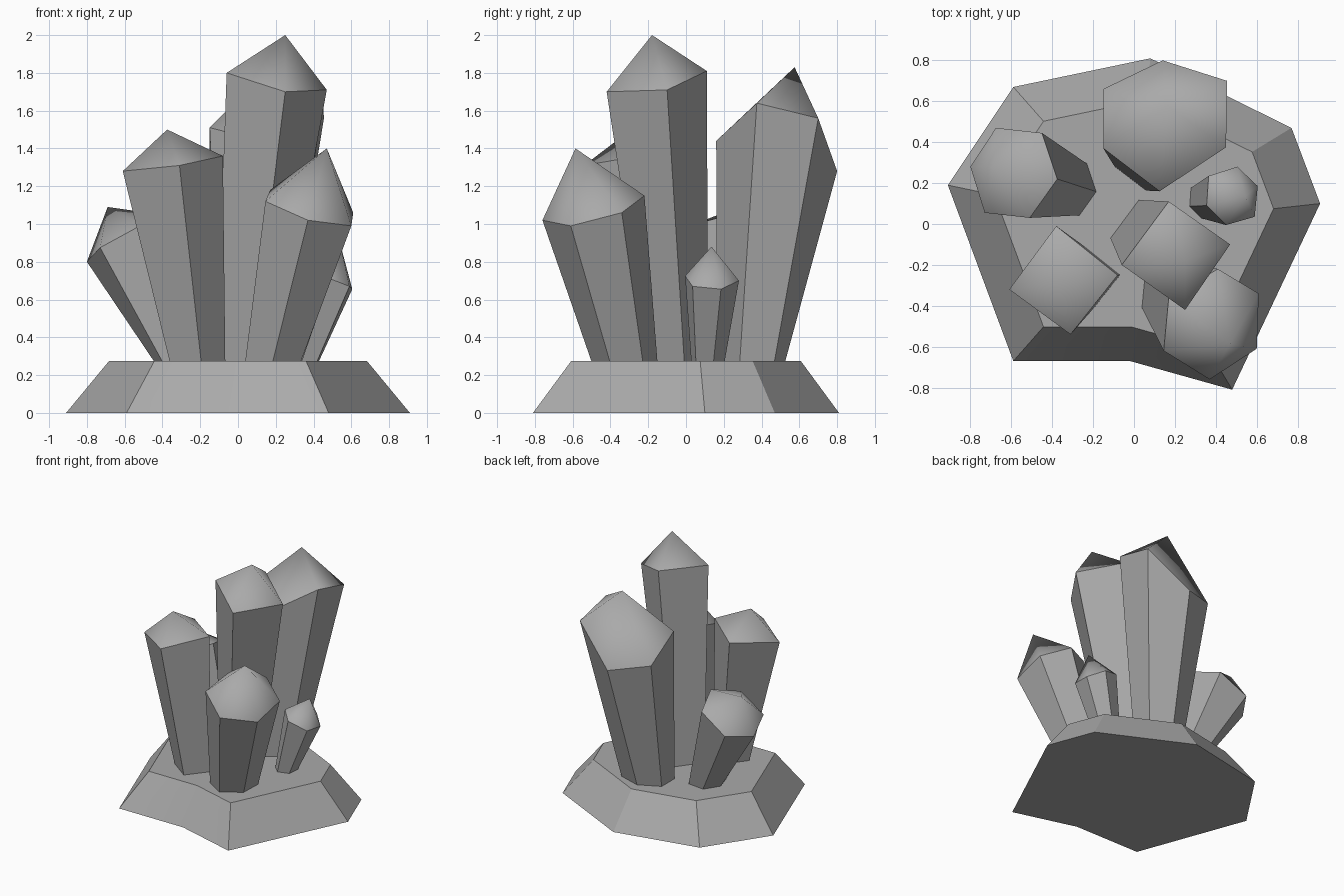
import bpy
import bmesh
from mathutils import Vector

cube = bpy.data.objects.get("Cube")
if cube:
    bpy.data.objects.remove(cube, do_unlink=True)

# One plain grey mineral colour
stone = bpy.data.materials.new("stone_grey")
stone.use_nodes = True
stone.diffuse_color = (0.4, 0.4, 0.4, 1)
stone.node_tree.nodes["Principled BSDF"].inputs["Base Color"].default_value = stone.diffuse_color

ROCK_TOP = 0.275
SUNK = 0.26


def finish(name, bm):
    """Turn a bmesh into a named object with the stone material."""
    bmesh.ops.recalc_face_normals(bm, faces=bm.faces[:])
    mesh = bpy.data.meshes.new(name)
    bm.to_mesh(mesh)
    bm.free()
    mesh.materials.append(stone)
    obj = bpy.data.objects.new(name, mesh)
    bpy.context.collection.objects.link(obj)
    return obj


def bridge(bm, lower, upper):
    """Join two rings of vertices with quads."""
    count = len(lower)
    return [bm.faces.new((lower[i], lower[(i + 1) % count], upper[(i + 1) % count], upper[i]))
            for i in range(count)]


def make_rock(name, outline, taper):
    """Chamfered slab: an outline narrowing towards its flat top."""
    bm = bmesh.new()
    bottom = [bm.verts.new((x, y, 0)) for x, y in outline]
    top = [bm.verts.new((x * taper, y * taper, ROCK_TOP)) for x, y in outline]
    bridge(bm, bottom, top)
    bm.faces.new(bottom[::-1])
    bm.faces.new(top)
    obj = finish(name, bm)
    bpy.ops.object.select_all(action='DESELECT')
    obj.select_set(True)
    bpy.context.view_layer.objects.active = obj
    bpy.ops.object.shade_smooth_by_angle(angle=0.5)


def make_crystal(name, foot, taper, shoulder, apex):
    """Flat-sided column widening from its foot to the shoulder, with a smooth pointed tip."""
    bm = bmesh.new()
    ring = [Vector(corner) for corner in shoulder]
    middle = sum(ring, Vector()) / len(ring)
    lower = []
    for corner in ring:
        offset = (corner - middle) * taper
        lower.append(bm.verts.new((foot[0] + offset.x, foot[1] + offset.y, SUNK)))
    upper = [bm.verts.new(corner) for corner in ring]
    point = bm.verts.new(apex)
    bridge(bm, lower, upper)
    bm.faces.new(lower[::-1])
    for i, vert in enumerate(upper):
        following = upper[(i + 1) % len(upper)]
        tip = bm.faces.new((vert, following, point))
        tip.smooth = True
        bm.edges.get((vert, following)).smooth = False
    finish(name, bm)


# Rock the crystals grow from
make_rock("rock_base",
          [(.08, .81), (-.59, .67), (-.91, .19), (-.59, -.67),
           (-.02, -.67), (.48, -.81), (.91, .10), (.77, .47)], 0.75)

# Tall four-sided crystals
make_crystal("center_crystal", (.045, -.04), .6,
             [(.25, -.42, 1.7), (.47, -.1, 1.71), (.17, .11, 1.81), (-.06, -.2, 1.8)],
             (.25, -.18, 2))
make_crystal("front_right_crystal", (-.213, -.265), .55,
             [(-.31, -.54, 1.31), (-.08, -.25, 1.36), (-.38, -.01, 1.33), (-.61, -.32, 1.28)],
             (-.375, -.29, 1.5))

# Six-sided crystals
make_crystal("front_left_crystal", (.19, -.32), .64,
             [(.37, -.76, 1.02), (.6, -.61, .99), (.61, -.34, 1.06),
              (.41, -.22, 1.15), (.17, -.36, 1.18), (.145, -.62, 1.12)],
             (.47, -.585, 1.4))
make_crystal("back_crystal", (.07, .36), .56,
             [(.125, .16, 1.44), (.45, .375, 1.64), (.455, .7, 1.56),
              (.14, .8, 1.28), (-.15, .66, 1.34), (-.15, .37, 1.51)],
             (.165, .575, 1.83))
make_crystal("right_crystal", (-.31, .175), .6,
             [(-.51, .03, .995), (-.375, .22, 1.045), (-.45, .445, .97),
              (-.675, .47, .84), (-.8, .28, .8), (-.73, .055, .875)],
             (-.69, .28, 1.09))
make_crystal("small_left_crystal", (.345, .115), .61,
             [(.45, -.005, .725), (.59, .035, .67), (.605, .185, .655),
              (.505, .28, .7), (.365, .235, .74), (.355, .09, .76)],
             (.545, .135, .88))
